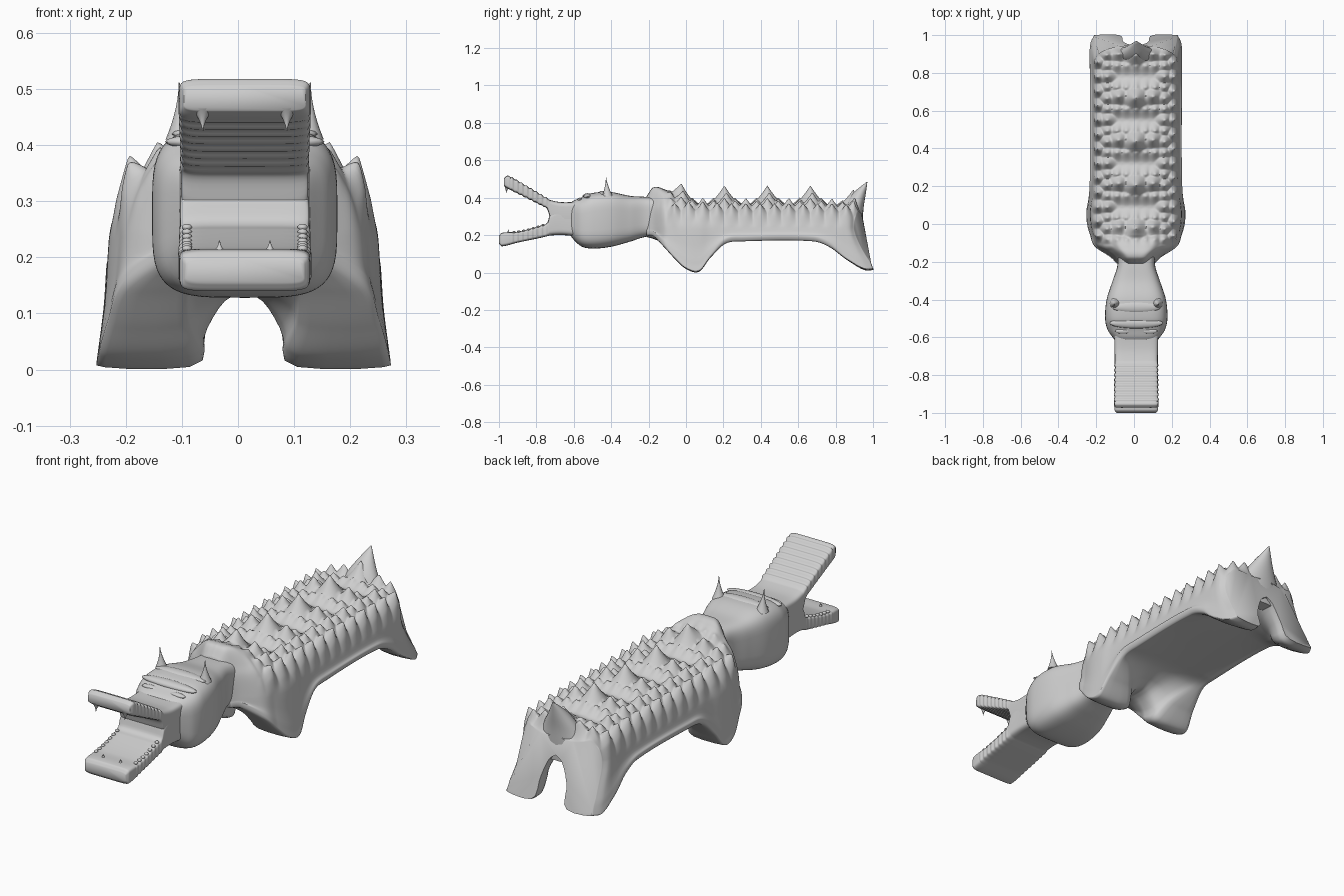
import bpy, bmesh, math
from mathutils import Vector

grey = bpy.data.materials.new("stone grey")
grey.diffuse_color = (0.62, 0.62, 0.62, 1)
CX = 0.012  # the creature sits slightly off the grid centre


def interp(keys, t):
    """Smooth interpolation through (t, a, b, ...) keys."""
    n = len(keys)
    t = min(max(t, keys[0][0]), keys[-1][0])
    i = 0
    while i < n - 2 and t > keys[i + 1][0]:
        i += 1

    def slope(j, c):
        a, b = keys[max(j - 1, 0)], keys[min(j + 1, n - 1)]
        return (b[c] - a[c]) / (b[0] - a[0])
    k0, k1 = keys[i], keys[i + 1]
    h = k1[0] - k0[0]
    f = (t - k0[0]) / h
    out = []
    for c in range(1, len(k0)):
        out.append((2*f**3 - 3*f**2 + 1) * k0[c] + (f**3 - 2*f**2 + f) * h * slope(i, c)
                   + (3*f**2 - 2*f**3) * k1[c] + (f**3 - f**2) * h * slope(i + 1, c))
    return out


def loft(name, rings, angle=60):
    """Skin a list of equal-length rings and cap both ends."""
    bm = bmesh.new()
    rows = [[bm.verts.new(p) for p in r] for r in rings]
    n = len(rows[0])
    for a, b in zip(rows, rows[1:]):
        for i in range(n):
            j = (i + 1) % n
            bm.faces.new((a[i], a[j], b[j], b[i]))
    bm.faces.new(rows[0][::-1])
    bm.faces.new(rows[-1])
    bmesh.ops.recalc_face_normals(bm, faces=bm.faces)
    me = bpy.data.meshes.new(name)
    bm.to_mesh(me)
    bm.free()
    ob = bpy.data.objects.new(name, me)
    bpy.context.collection.objects.link(ob)
    me.materials.append(grey)
    bpy.ops.object.select_all(action='DESELECT')
    ob.select_set(True)
    bpy.context.view_layer.objects.active = ob
    bpy.ops.object.shade_smooth_by_angle(angle=math.radians(angle))
    return ob


def box_ring(y, hw, zb, zt, power=4, n=56):
    """Rounded rectangle in the xz plane."""
    pts = []
    for i in range(n):
        a = 2 * math.pi * i / n
        c, s = math.cos(a), math.sin(a)
        pts.append((CX + hw * math.copysign(abs(c) ** (2 / power), c), y,
                    (zb + zt) / 2 + (zt - zb) / 2 * math.copysign(abs(s) ** (2 / power), s)))
    return pts


def y_loft(name, keys, steps, power, ripple=(0, 0)):
    rings = []
    y0, y1 = keys[0][0], keys[-1][0]
    for i in range(steps + 1):
        y = y0 + (y1 - y0) * i / steps
        hw, zb, zt = interp(keys, y)
        r = math.sin(2 * math.pi * y / 0.026) if -0.94 < y < -0.74 else 0
        rings.append(box_ring(y, hw + 0.002 * r, zb + ripple[0] * r, zt + ripple[1] * r, power))
    return loft(name, rings)


def spike(name, base, tip, r, steps=7, n=14):
    """Concave thorn from base to tip."""
    b, t = Vector(base), Vector(tip)
    rings = []
    for k in range(steps + 1):
        f = k / steps
        c, rr = b.lerp(t, f), r * (1 - f) ** 1.7 + 0.001
        rings.append([(c.x + rr * math.cos(2 * math.pi * i / n),
                       c.y + rr * math.sin(2 * math.pi * i / n), c.z) for i in range(n)])
    return loft(name, rings)


def ball(name, loc, radii):
    rings = []
    for k in range(13):
        a = -math.pi / 2 * 0.98 + math.pi * 0.98 * k / 12
        rings.append([(loc[0] + radii[0] * math.cos(a) * math.cos(q * math.pi / 10),
                       loc[1] + radii[1] * math.cos(a) * math.sin(q * math.pi / 10),
                       loc[2] + radii[2] * math.sin(a)) for q in range(20)])
    return loft(name, rings)


# Body with legs: y, half width, top, side bottom, belly centre, inner half width
BODY = [(-0.21, 0.10, 0.41, 0.20, 0.19, 0.06), (-0.175, 0.135, 0.455, 0.195, 0.18, 0.08),
        (-0.12, 0.215, 0.445, 0.14, 0.16, 0.11), (-0.06, 0.24, 0.39, 0.075, 0.145, 0.11),
        (0.00, 0.255, 0.365, 0.022, 0.14, 0.09), (0.07, 0.258, 0.36, 0.008, 0.14, 0.09),
        (0.13, 0.25, 0.36, 0.08, 0.16, 0.13), (0.21, 0.245, 0.36, 0.155, 0.185, 0.20),
        (0.30, 0.243, 0.36, 0.168, 0.19, 0.205), (0.68, 0.243, 0.36, 0.168, 0.19, 0.205),
        (0.78, 0.243, 0.355, 0.13, 0.195, 0.18), (0.86, 0.243, 0.345, 0.06, 0.21, 0.11),
        (0.91, 0.238, 0.335, 0.018, 0.225, 0.085), (0.945, 0.218, 0.32, 0.02, 0.23, 0.085)]
# Thorn columns: x, height, spacing along y, radius, offset
THORNS = [(0, 0.105, 0.23, 0.10, 0), (0.09, 0.08, 0.23, 0.075, 0.01), (0, 0.04, 0.115, 0.055, 0.058),
          (0.05, 0.04, 0.115, 0.055, 0.058), (0.10, 0.045, 0.115, 0.055, 0.058),
          (0.15, 0.06, 0.115, 0.055, 0.0), (0.15, 0.045, 0.115, 0.05, 0.058),
          (0.197, 0.06, 0.0767, 0.045, 0.038)]


def thorn_height(x, y):
    best = 0
    for tx, amp, gap, rad, off in THORNS:
        dy = (y + 0.025 - off + gap / 2) % gap - gap / 2
        d = math.hypot(abs(x) - tx, dy) / rad
        if d < 1:
            best = max(best, amp * (1 - d) ** 1.5)
    return best * min(1, max(0, (y + 0.14) / 0.08)) * min(1, max(0, (0.94 - y) / 0.04))


samples = [4.2 * i / 40 for i in range(40)] + [4.2 + 6.8 * i / 22 for i in range(23)]
rings = []
for k in range(241):
    y = -0.21 + 1.155 * k / 240
    w, zt, zb, zc, wi = interp(BODY, y)
    up = zt - 0.36
    sec = [(0, zt), (.4*w, zt - .01), (.68*w, .336 + .4 * up), (.82*w, .308 + .2 * up), (.92*w, .25),
           (.955*w, zb + (.25 - zb) * .5), (w, zb + .025), (.955*w, zb), (wi, zb + .003),
           (wi*.8, zb + (zc - zb) * .45), (wi*.42, zb + (zc - zb) * .86), (0, zc)]
    sec = [(i, *p) for i, p in enumerate(sec)]
    half = []
    for s in samples:
        x, z = interp(sec, s)
        rear = min(1, max(0, (y - 0.8) / 0.14))
        # hind feet sweep backwards, outer haunches curve forwards
        yy = y + rear * (0.056 * (max(0, 0.34 - z) / 0.32) ** 2.6
                         - 0.06 * (x / w) ** 3 * min(1, max(0, (z - 0.06) / 0.16)))
        if s < 4.2:  # raise the thorns on the back only
            h = thorn_height(x, yy) * min(1, (4.2 - s) / 0.7)
            x, z = x + 0.35 * h * min(1, x / w) ** 4, z + h
        half.append((x, yy, z))
    ring = [(0.01 + x, a, z) for x, a, z in half]
    ring += [(0.01 - x, a, z) for x, a, z in half[-2:0:-1]]
    rings.append(ring)
loft("body_with_legs", rings, 80)

# Upright tail with a skirt spreading to the hind legs: z, centre y, half width, half depth
TAIL = [(0.20, 0.91, 0.11, 0.03), (0.28, 0.90, 0.115, 0.045), (0.35, 0.90, 0.088, 0.05),
        (0.42, 0.925, 0.045, 0.036), (0.485, 0.968, 0.002, 0.002)]
rings = []
for k in range(25):
    z = 0.20 + 0.285 * k / 24
    cy, rx, ry = interp(TAIL, z)
    rings.append([(0.012 + rx * math.cos(i * math.pi / 12), cy + ry * math.sin(i * math.pi / 12), z)
                  for i in range(24)])
loft("tail", rings)

# Head, then the two open jaws: y, half width, bottom, top
y_loft("head", [(-0.62, 0.11, 0.20, 0.37), (-0.60, 0.125, 0.175, 0.385), (-0.56, 0.152, 0.14, 0.40),
                (-0.50, 0.165, 0.128, 0.425), (-0.40, 0.157, 0.138, 0.43), (-0.30, 0.125, 0.165, 0.41),
                (-0.22, 0.10, 0.19, 0.405), (-0.13, 0.10, 0.20, 0.40)], 50, 4)
y_loft("upper_jaw", [(-0.972, 0.108, 0.462, 0.505), (-0.955, 0.116, 0.45, 0.518), (-0.93, 0.116, 0.437, 0.508),
                     (-0.78, 0.113, 0.362, 0.42), (-0.742, 0.113, 0.338, 0.397), (-0.725, 0.113, 0.29, 0.387),
                     (-0.66, 0.115, 0.26, 0.376), (-0.55, 0.118, 0.27, 0.38)], 130, 7, (0.002, 0.003))
y_loft("lower_jaw", [(-1.0, 0.105, 0.155, 0.195), (-0.985, 0.115, 0.14, 0.212), (-0.90, 0.117, 0.16, 0.218),
                     (-0.78, 0.115, 0.185, 0.25), (-0.742, 0.115, 0.194, 0.267), (-0.725, 0.115, 0.198, 0.315),
                     (-0.66, 0.115, 0.20, 0.34), (-0.55, 0.118, 0.19, 0.33)], 130, 7)

for side, label in ((-1, "left"), (1, "right")):
    # Horns and slit eyes on the head
    spike(label + "_horn", (CX + side * 0.112, -0.42, 0.41), (CX + side * 0.117, -0.428, 0.512), 0.028)
    ball(label + "_eye", (CX + side * 0.07, -0.567, 0.39), (0.042, 0.014, 0.01))
    # Fangs and small side teeth
    spike(label + "_upper_fang", (CX + side * 0.075, -0.955, 0.465), (CX + side * 0.075, -0.962, 0.425), 0.018)
    spike(label + "_lower_fang", (CX + side * 0.045, -0.95, 0.202), (CX + side * 0.045, -0.95, 0.23), 0.016)
    for i in range(7):
        y = -0.92 + i * 0.026
        top = interp([(-0.93, 0.215), (-0.85, 0.228), (-0.76, 0.256)], y)[0]
        ball(f"{label}_tooth_{i + 1}", (CX + side * 0.103, y, top - 0.001), (0.009, 0.009, 0.006))
# Brow and crest run across the head
ball("brow", (CX, -0.525, 0.406), (0.142, 0.028, 0.018))
ball("head_crest", (CX, -0.44, 0.42), (0.13, 0.032, 0.017))
